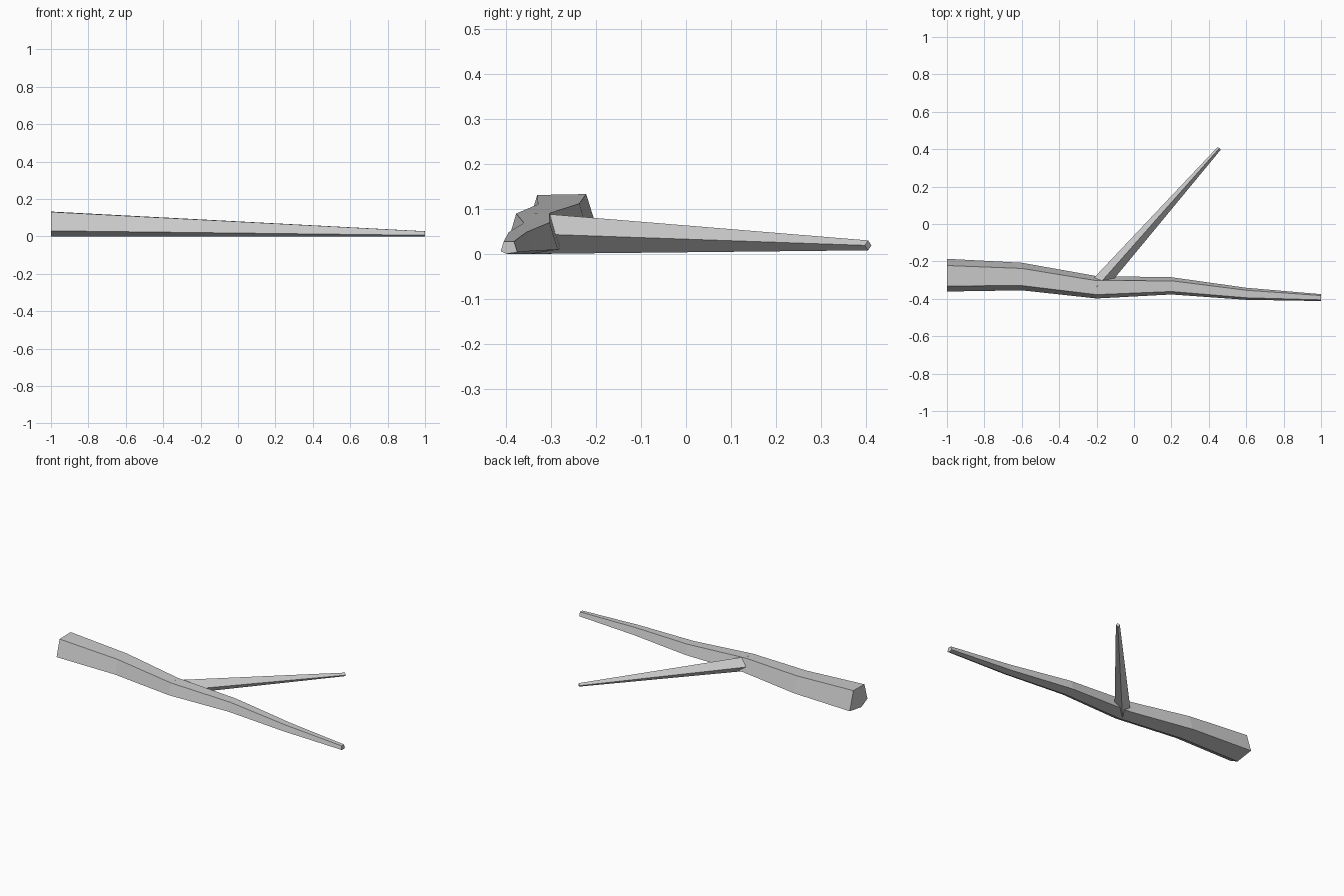
import bpy
import bmesh
from mathutils import Vector

cube = bpy.data.objects.get("Cube")
if cube:
    bpy.data.objects.remove(cube, do_unlink=True)

# Single bark colour
bark = bpy.data.materials.new("pale_grey_bark")
bark.use_nodes = True
colour = (0.6, 0.6, 0.6, 1)
bark.diffuse_color = colour
bark.node_tree.nodes["Principled BSDF"].inputs["Base Color"].default_value = colour


def loft(name, rings):
    """Skin a list of point rings into a closed, flat-shaded tube."""
    bm = bmesh.new()
    loops = [[bm.verts.new(p) for p in ring] for ring in rings]
    n = len(loops[0])
    for a, b in zip(loops, loops[1:]):
        for i in range(n):
            j = (i + 1) % n
            bm.faces.new((a[i], a[j], b[j], b[i]))
    bm.faces.new(loops[0])
    bm.faces.new(loops[-1])
    bmesh.ops.recalc_face_normals(bm, faces=bm.faces)
    mesh = bpy.data.meshes.new(name)
    bm.to_mesh(mesh)
    bm.free()
    mesh.materials.append(bark)
    obj = bpy.data.objects.new(name, mesh)
    bpy.context.collection.objects.link(obj)
    return obj


# Main branch: five-sided section, tapering along a crooked centre line
section = [(0.09, 0.018), (0.054, 0.133), (-0.055, 0.131), (-0.085, 0.03), (-0.025, 0)]
centre_y = [-0.276, -0.283, -0.34, -0.332, -0.374, -0.394]
rings = []
for i, cy in enumerate(centre_y):
    t = i / (len(centre_y) - 1)
    scale = 1 - 0.79 * t
    rings.append([(-1 + 2 * t, cy + y * scale, z * scale) for y, z in section])
loft("main_branch", rings)

# Side twig: four-sided diamond section, lying low and narrowing to its tip
base, tip = Vector((-0.2, -0.337, 0.0455)), Vector((0.456, 0.405, 0.019))
along = tip - base
side = Vector((along.y, -along.x, 0)).normalized()
up = Vector((0, 0, 1))


def diamond(centre, width, height):
    return [centre + up * height, centre + side * width,
            centre - up * height, centre - side * width]


loft("side_twig", [diamond(base, 0.044, 0.0455), diamond(tip, 0.011, 0.011)])
